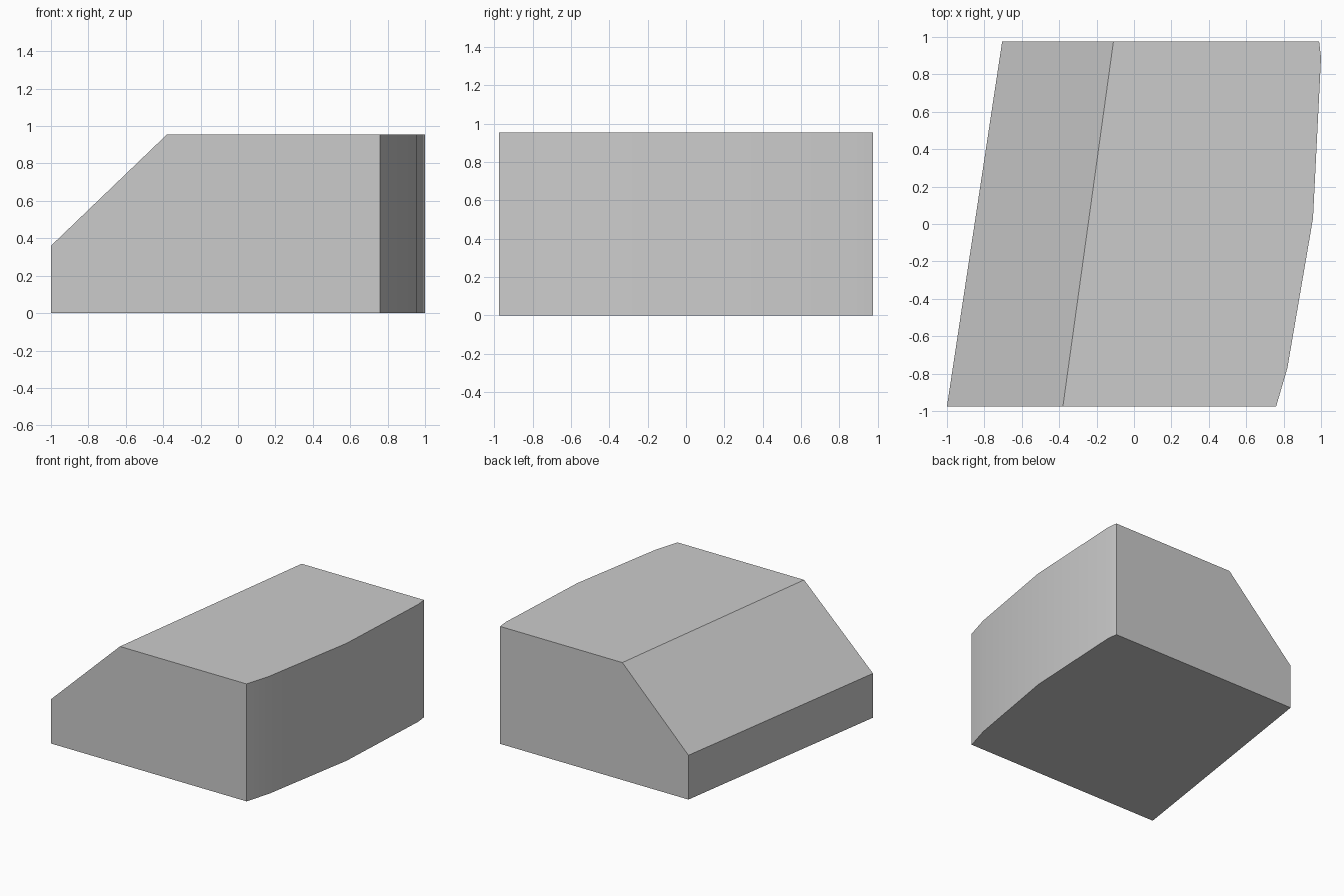
import bpy
import bmesh
import math

cube = bpy.data.objects.get("Cube")
if cube:
    bpy.data.objects.remove(cube, do_unlink=True)

# Plain grey material
grey = bpy.data.materials.new("plain grey")
grey.use_nodes = True
colour = (0.6, 0.6, 0.6, 1)
grey.diffuse_color = colour
grey.node_tree.nodes["Principled BSDF"].inputs["Base Color"].default_value = colour

HALF_DEPTH = 0.975
TOP = 0.955
STEP = 0.36

# Each station: y, outer edge, upper edge of the slope, curved side
bow = [(-HALF_DEPTH, 0.76), (-0.77, 0.82), (0.03, 0.957), (0.89, 1.0), (HALF_DEPTH, 0.99)]


def lerp(a, b, y):
    return a + (b - a) * (y + HALF_DEPTH) / (2 * HALF_DEPTH)


bm = bmesh.new()

# Block body: straight sheared side with a sloped shoulder, bowed side opposite
front_y, back_y = -HALF_DEPTH, HALF_DEPTH


def line(x0, x1, z):
    return [bm.verts.new((lerp(x0, x1, y), y, z)) for y in (front_y, back_y)]


foot = line(-1.0, -0.705, 0)
step = line(-1.0, -0.705, STEP)
ridge = line(-0.38, -0.11, TOP)
low = [bm.verts.new((x, y, 0)) for y, x in bow]
high = [bm.verts.new((x, y, TOP)) for y, x in bow]

bm.faces.new([foot[0], foot[1], step[1], step[0]])
bm.faces.new([step[0], step[1], ridge[1], ridge[0]])
bm.faces.new(ridge + high[::-1])
bm.faces.new(foot + low[::-1])
for i, j in ((0, 0), (1, -1)):
    bm.faces.new([foot[i], low[j], high[j], ridge[i], step[i]])
for i in range(len(bow) - 1):
    bm.faces.new([low[i], low[i + 1], high[i + 1], high[i]])
bmesh.ops.recalc_face_normals(bm, faces=bm.faces)

mesh = bpy.data.meshes.new("block_body")
bm.to_mesh(mesh)
bm.free()
mesh.materials.append(grey)
body = bpy.data.objects.new("block_body", mesh)
bpy.context.collection.objects.link(body)

# Smooth the bowed side, keep the corners crisp
bpy.ops.object.select_all(action="DESELECT")
body.select_set(True)
bpy.context.view_layer.objects.active = body
bpy.ops.object.shade_smooth_by_angle(angle=math.radians(30))
